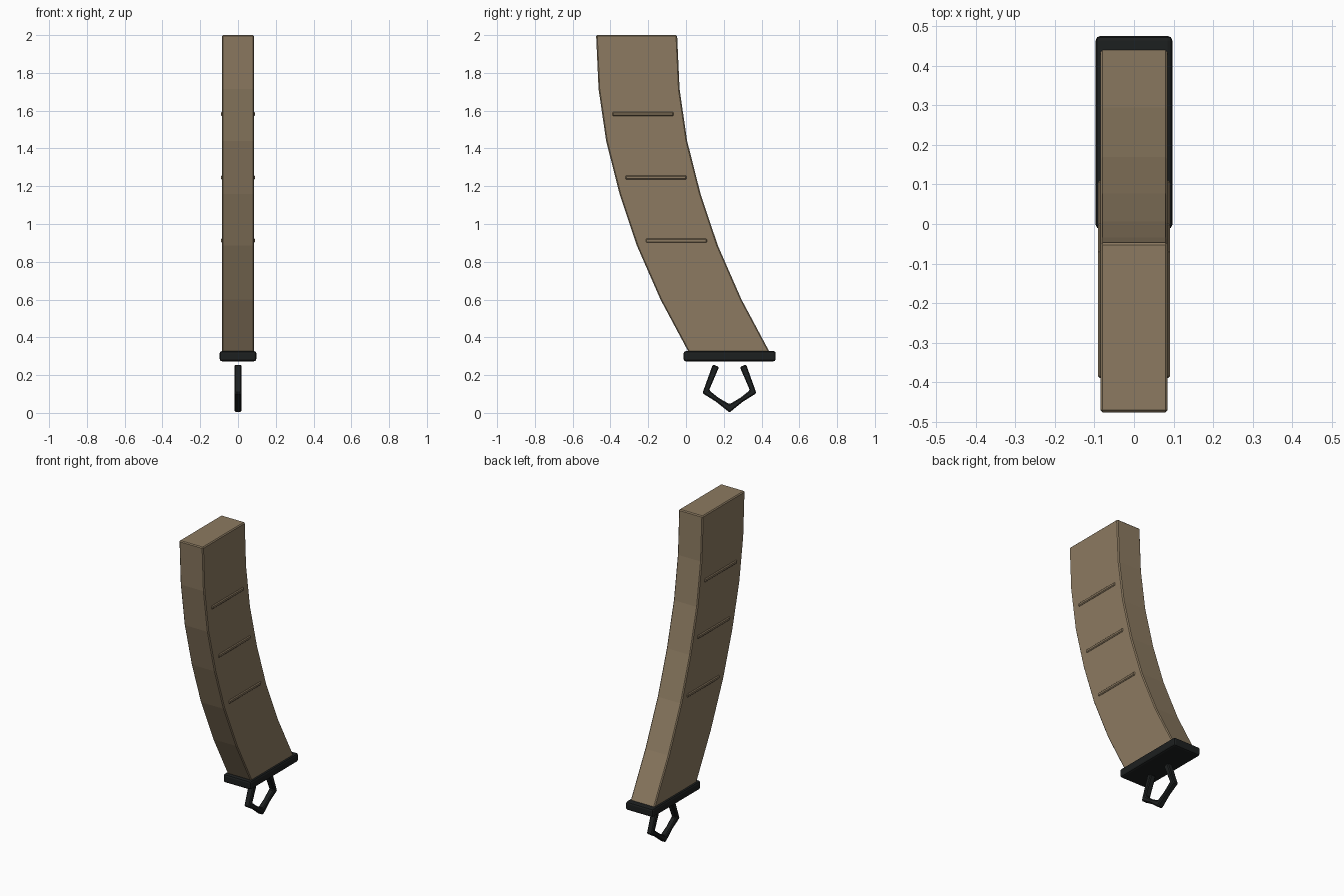
import bpy, bmesh
from mathutils import Vector

if "Cube" in bpy.data.objects:
    bpy.data.objects.remove(bpy.data.objects["Cube"])


def material(name, rgb):
    m = bpy.data.materials.new(name)
    m.diffuse_color = (*rgb, 1)
    m.use_nodes = True
    m.node_tree.nodes["Principled BSDF"].inputs["Base Color"].default_value = m.diffuse_color
    return m


TAN = material("tan_polymer", (0.262, 0.195, 0.119))
BLACK = material("black_rubber", (0.012, 0.014, 0.014))


def sweep(name, sections, mat, bevel=0.0, segments=1):
    """Skin a list of four-cornered sections and cap both ends."""
    bm = bmesh.new()
    rings = [[bm.verts.new(p) for p in s] for s in sections]
    for a, b in zip(rings, rings[1:]):
        for i in range(4):
            j = (i + 1) % 4
            bm.faces.new((a[i], a[j], b[j], b[i]))
    bm.faces.new(rings[0])
    bm.faces.new(rings[-1])
    bmesh.ops.recalc_face_normals(bm, faces=bm.faces)
    me = bpy.data.meshes.new(name)
    bm.to_mesh(me)
    bm.free()
    me.materials.append(mat)
    ob = bpy.data.objects.new(name, me)
    bpy.context.collection.objects.link(ob)
    if bevel:
        mod = ob.modifiers.new("bevel", "BEVEL")
        mod.width = bevel
        mod.segments = segments
        mod.limit_method = "ANGLE"
        mod.angle_limit = 0.7
    return ob


def box(name, x, y, z, mat, bevel, segments=1):
    """Box from (min, max) pairs."""
    sections = [[(x[0], y[0], h), (x[1], y[0], h), (x[1], y[1], h), (x[0], y[1], h)] for h in z]
    return sweep(name, sections, mat, bevel, segments)


# Curved body: front-edge position at each height, constant depth
HALF, DEPTH = 0.085, 0.429
profile = [(0.02, 0.31), (-0.135, 0.60), (-0.26, 0.885), (-0.352, 1.16),
           (-0.423, 1.44), (-0.463, 1.715), (-0.476, 2.0)]
sweep("curved_body",
      [[(-HALF, y, z), (HALF, y, z), (HALF, y + DEPTH, z), (-HALF, y + DEPTH, z)]
       for y, z in profile], TAN, 0.006)

# Raised ribs on both sides
for n, (y, z) in enumerate([(-0.213, 0.912), (-0.32, 1.246), (-0.389, 1.582)]):
    box(f"side_rib_{n + 1}", (-0.091, 0.091), (y, y + 0.323), (z - 0.011, z + 0.011), TAN, 0.005)

# Base plate
box("base_plate", (-0.097, 0.097), (-0.013, 0.475), (0.273, 0.327), BLACK, 0.012, 2)

# Open five-sided pull loop: outer point, inner point, half thickness in x
half_loop = [((0.142, 0.257), (0.175, 0.243), 0.019),
             ((0.087, 0.104), (0.122, 0.120), 0.019),
             ((0.158, 0.060), (0.172, 0.080), 0.018),
             ((0.230, 0.002), (0.230, 0.046), 0.019)]
MID = 0.230
loop = half_loop + [((2 * MID - o[0], o[1]), (2 * MID - i[0], i[1]), w)
                    for o, i, w in reversed(half_loop[:-1])]
sweep("pull_loop", [[(-w, *o), (w, *o), (w, *i), (-w, *i)] for o, i, w in loop], BLACK, 0.006)
